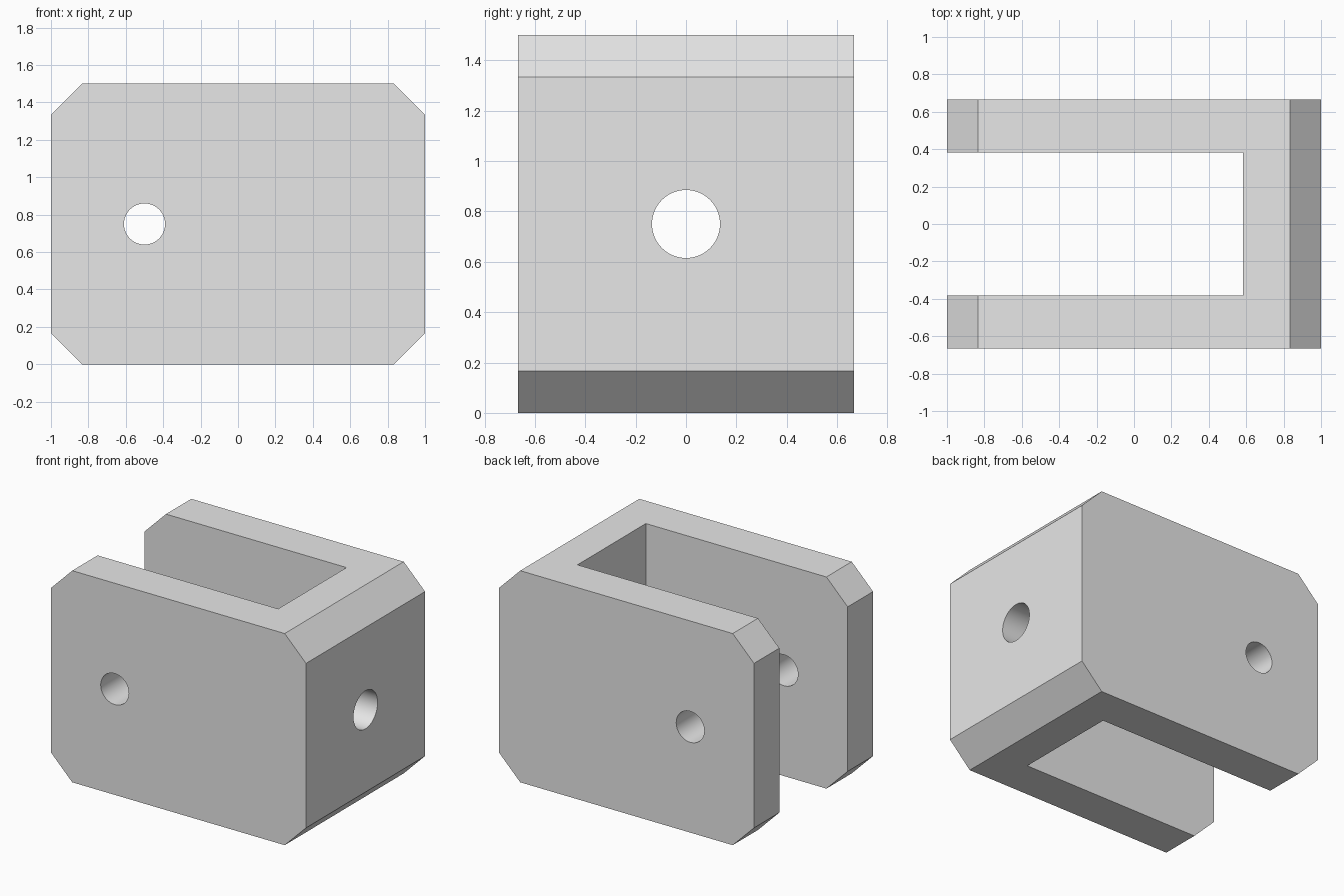
import bpy
import bmesh
from math import pi

cube = bpy.data.objects.get("Cube")
if cube:
    bpy.data.objects.remove(cube)

LENGTH, WIDTH, HEIGHT = 2.0, 1.333, 1.5
CHAMFER = 0.167
SLOT_END, SLOT_HALF = 0.583, 0.383
MID = HEIGHT / 2

grey = bpy.data.materials.new("plain grey")
grey.use_nodes = True
grey.diffuse_color = (0.8, 0.8, 0.8, 1)
grey.node_tree.nodes["Principled BSDF"].inputs["Base Color"].default_value = (0.8, 0.8, 0.8, 1)


def extrude_profile(name, points, vector):
    """Make a closed solid by sweeping a flat outline along a vector."""
    bm = bmesh.new()
    face = bm.faces.new([bm.verts.new(p) for p in points])
    result = bmesh.ops.extrude_face_region(bm, geom=[face])
    verts = [v for v in result["geom"] if isinstance(v, bmesh.types.BMVert)]
    bmesh.ops.translate(bm, verts=verts, vec=vector)
    bmesh.ops.recalc_face_normals(bm, faces=bm.faces)
    mesh = bpy.data.meshes.new(name)
    bm.to_mesh(mesh)
    bm.free()
    mesh.materials.append(grey)
    obj = bpy.data.objects.new(name, mesh)
    bpy.context.collection.objects.link(obj)
    return obj


def drill(name, radius, depth, location, rotation):
    """Make a round cutter."""
    bpy.ops.mesh.primitive_cylinder_add(vertices=64, radius=radius, depth=depth,
                                        location=location, rotation=rotation)
    obj = bpy.context.object
    obj.name = name
    obj.data.materials.append(grey)
    return obj


# U-shaped fork outline, swept upwards
h, w = LENGTH / 2, WIDTH / 2
outline = [(-h, -w, 0), (h, -w, 0), (h, w, 0), (-h, w, 0),
           (-h, SLOT_HALF, 0), (SLOT_END, SLOT_HALF, 0),
           (SLOT_END, -SLOT_HALF, 0), (-h, -SLOT_HALF, 0)]
clevis = extrude_profile("clevis_body", outline, (0, 0, HEIGHT))

# Cutters: corner wedges at both ends, top and bottom
cutters = []
E = 0.1  # overshoot past the body
for sx in (-1, 1):
    for sz in (-1, 1):
        reach = CHAMFER + E
        corner = [(h + E, MID + E), (h - reach, MID + E), (h + E, MID - reach)]
        points = [(sx * x, -1, MID + sz * z) for x, z in corner]
        cutters.append(extrude_profile("corner_cutter", points, (0, 2, 0)))

# Cutters: pin hole through both arms, shank hole through the end wall
cutters.append(drill("pin_hole_cutter", 0.11, 2, (-0.5, 0, MID), (pi / 2, 0, 0)))
cutters.append(drill("shank_hole_cutter", 0.135, 1, (0.8, 0, MID), (0, pi / 2, 0)))

bpy.context.view_layer.objects.active = clevis
for cutter in cutters:
    mod = clevis.modifiers.new("cut", 'BOOLEAN')
    mod.operation = 'DIFFERENCE'
    mod.solver = 'EXACT'
    mod.object = cutter
    bpy.ops.object.modifier_apply(modifier=mod.name)
    bpy.data.objects.remove(cutter)

# Smooth hole walls, sharp edges elsewhere
bpy.ops.object.select_all(action='DESELECT')
clevis.select_set(True)
bpy.ops.object.shade_smooth_by_angle(angle=pi / 6)
